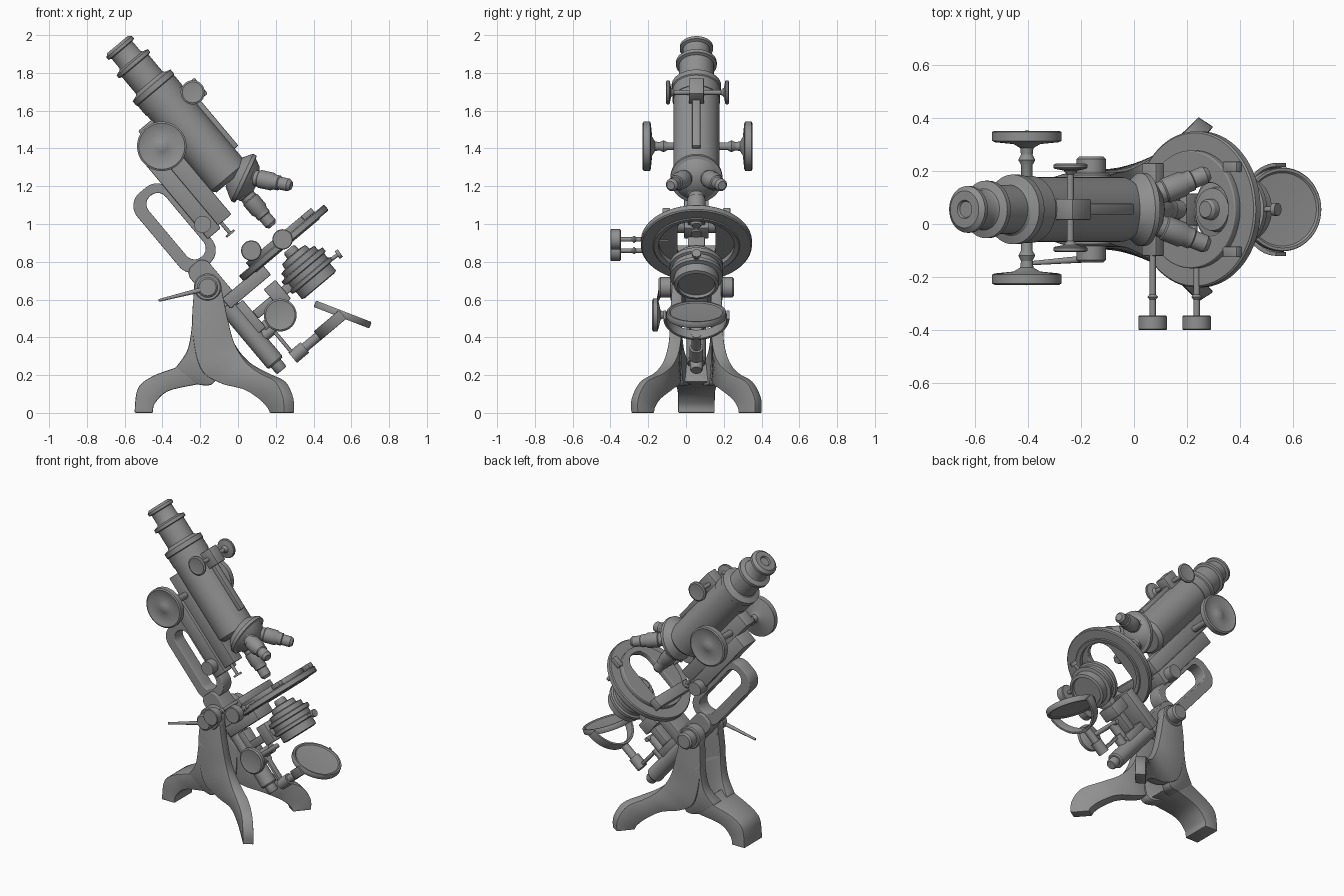
import bpy, bmesh, math
from mathutils import Vector, Matrix

if "Cube" in bpy.data.objects:
    bpy.data.objects.remove(bpy.data.objects["Cube"])

T = math.radians(40)
C, S = math.cos(T), math.sin(T)
PX, PZ, YC = -0.161, 0.665, 0.055        # tilting pivot and centre plane
U, Y, W = Vector((C, 0, S)), Vector((0, 1, 0)), Vector((-S, 0, C))
AX = 0.46                                # optical axis offset along U
GREY = bpy.data.materials.new("dark_grey")
GREY.diffuse_color = (0.28, 0.28, 0.28, 1)
GREY.use_nodes = True
GREY.node_tree.nodes["Principled BSDF"].inputs["Base Color"].default_value = GREY.diffuse_color


def L(u, y, w):
    return Vector((PX, YC, PZ)) + U * u + Y * y + W * w


def frame(a, b, c, o):
    m = Matrix((a, b, c)).transposed().to_4x4()
    m.translation = o
    return m


def add(name, bm):
    bmesh.ops.recalc_face_normals(bm, faces=bm.faces)
    me = bpy.data.meshes.new(name)
    bm.to_mesh(me)
    bm.free()
    me.materials.append(GREY)
    ob = bpy.data.objects.new(name, me)
    bpy.context.collection.objects.link(ob)
    return ob


def bevel(ob, w):
    m = ob.modifiers.new("bevel", 'BEVEL')
    m.width, m.segments, m.limit_method = w, 2, 'ANGLE'
    return ob


def lathe(name, prof, origin, axis, n=48):
    """Turn (radius, height) points about an axis."""
    bm = bmesh.new()
    rings = []
    for r, h in prof:
        k = 1 if r == 0 else n
        rings.append([bm.verts.new((r * math.cos(2 * math.pi * i / n), r * math.sin(2 * math.pi * i / n), h))
                      for i in range(k)])
    for a, b in zip(rings, rings[1:]):
        for i in range(n):
            f = []
            for v in (a[i % len(a)], a[(i + 1) % len(a)], b[(i + 1) % len(b)], b[i % len(b)]):
                if v not in f:
                    f.append(v)
            if len(f) > 2:
                bm.faces.new(f)
    ob = add(name, bm)
    ob.matrix_world = Matrix.Translation(origin) @ axis.to_track_quat('Z', 'Y').to_matrix().to_4x4()
    return ob


def rod(name, p, q, r0, r1=None):
    r1 = r0 if r1 is None else r1
    d = q - p
    return lathe(name, [(0, 0), (r0, 0), (r1, d.length), (0, d.length)], p, d.normalized(), 28)


def box(name, u0, u1, y0, y1, w0, w1, bev=0.006):
    bm = bmesh.new()
    bmesh.ops.create_cube(bm, size=1)
    bmesh.ops.scale(bm, vec=(u1 - u0, y1 - y0, w1 - w0), verts=bm.verts)
    ob = add(name, bm)
    ob.matrix_world = frame(U, Y, W, L((u0 + u1) / 2, (y0 + y1) / 2, (w0 + w1) / 2))
    return bevel(ob, bev)


def rrect(x0, x1, y0, y1, r, n=14):
    pts = []
    for k, (cx, cy) in enumerate(((x1 - r, y1 - r), (x0 + r, y1 - r), (x0 + r, y0 + r), (x1 - r, y0 + r))):
        for i in range(n + 1):
            a = math.pi / 2 * (k + i / n)
            pts.append((cx + r * math.cos(a), cy + r * math.sin(a)))
    return pts


def plate(name, outlines, half, mat, bev=0.005):
    """Flat plate from outlines (later ones are holes)."""
    cu = bpy.data.curves.new(name, 'CURVE')
    cu.dimensions, cu.fill_mode = '2D', 'BOTH'
    cu.extrude, cu.bevel_depth, cu.bevel_resolution, cu.offset = half - bev, bev, 2, -bev
    cu.materials.append(GREY)
    for pts in outlines:
        sp = cu.splines.new('POLY')
        sp.points.add(len(pts) - 1)
        for p, c in zip(sp.points, pts):
            p.co = (c[0], c[1], 0, 1)
        sp.use_cyclic_u = True
    ob = bpy.data.objects.new(name, cu)
    bpy.context.collection.objects.link(ob)
    ob.matrix_world = mat
    return ob


def loft(name, secs, side=1, steps=5):
    """Smooth leg: upper edge point, lower edge point, half width (x, y) per section."""
    rows = []
    for i in range(len(secs) - 1):
        p = [secs[min(max(i + k, 0), len(secs) - 1)] for k in (-1, 0, 1, 2)]
        for j in range(steps + (i == len(secs) - 2)):
            t = j / steps
            rows.append([0.5 * (2 * b + (c - a) * t + (2 * a - 5 * b + 4 * c - d) * t * t
                                + (3 * b - a - 3 * c + d) * t ** 3) for a, b, c, d in zip(*p)])
    bm = bmesh.new()
    rings = [[bm.verts.new((x, YC + side * y, max(z, 0))) for x, y, z in
              ((a + h, b + k, c), (d + h, e + k, f), (d - h, e - k, f), (a - h, b - k, c))]
             for a, b, c, d, e, f, h, k in rows]
    for r, q in zip(rings, rings[1:]):
        for i in range(4):
            bm.faces.new((r[i], r[(i + 1) % 4], q[(i + 1) % 4], q[i]))
    bm.faces.new(rings[0])
    bm.faces.new(rings[-1])
    return bevel(add(name, bm), 0.008)


# Stand: two cheeks running into splayed front legs, joined to one rear leg
front = [(-.088, .1, .66, -.232, .1, .66, 0, -.03), (-.055, .11, .5, -.242, .11, .45, 0, -.03),
         (-.02, .115, .37, -.2, .115, .24, 0, -.032), (.05, .145, .27, -.09, .115, .16, .01, -.032),
         (.14, .2, .21, .05, .15, .125, .024, -.026), (.225, .28, .165, .135, .205, .075, .028, -.018),
         (.266, .325, .08, .18, .235, .03, .028, -.018), (.27, .328, 0, .195, .24, 0, .028, -.018)]
rear = [(-.24, .11, .5, -.1, .11, .42, 0, -.03), (-.265, .1, .34, -.12, .105, .17, 0, -.035),
        (-.33, .07, .24, -.22, .07, .15, 0, -.045)]
foot = [(-.27, 0, .275, -.15, 0, .165, 0, -.125), (-.33, 0, .24, -.22, 0, .15, 0, -.115),
        (-.45, 0, .195, -.37, 0, .115, 0, -.1), (-.53, 0, .13, -.44, 0, .05, 0, -.097),
        (-.548, 0, 0, -.45, 0, 0, 0, -.097)]
loft("rear_foot", foot)
for s, tag in ((1, "back"), (-1, "front")):
    loft("cheek_leg_" + tag, front, s)
    loft("rear_brace_" + tag, rear, s)
    lathe("hinge_head_" + tag, [(0, .068), (.073, .068), (.073, .13), (.066, .137), (.055, .137), (.055, .19),
                                (.045, .2), (0, .2)], L(0, 0, 0), Y * s)
rod("hinge_axle", L(0, -.15, 0), L(0, .15, 0), .04)
rod("hinge_lever", Vector((-.16, -.13, .66)), Vector((-.42, -.15, .595)), .014, .007)

# Limb with handle slot
side = frame(U, W, -Y, L(0, 0, 0))
plate("limb_handle", [rrect(-.045, .18, .09, .615, .09), rrect(.022, .138, .145, .565, .055)], .045, side)
plate("limb_lower", [rrect(-.04, .09, -.14, .14, .05)], .062, side)
box("focus_housing", .165, .255, -.065, .065, .195, .76)
box("focus_slide", .25, .345, -.045, .045, .215, .87)
rod("focus_boss", L(.194, -.12, .272), L(.194, .12, .272), .045)
rod("fine_screw", L(.275, 0, .23), L(.275, 0, .14), .01)
rod("fine_screw_head", L(.275, 0, .147), L(.275, 0, .135), .028)

# Body tube and eyepiece
lathe("body_tube", [(0, .35), (.1, .35), (.122, .375), (.122, .9), (.126, .9), (.126, .97), (.131, .975), (.131, 1.005),
                    (.1, 1.015), (.092, 1.025), (.092, 1.14), (.108, 1.145), (.108, 1.165), (.078, 1.175),
                    (.072, 1.185), (.072, 1.25), (.088, 1.255), (.088, 1.272), (.07, 1.287), (.035, 1.287),
                    (.03, 1.278), (0, 1.278)], L(AX, 0, .004), W, 64)
box("draw_rack", .57, .607, -.022, .022, .47, .85)
box("draw_pinion_block", .56, .66, -.04, .04, .785, .895)

# Focus wheels, both sides
for s, tag in ((1, "back"), (-1, "front")):
    lathe("coarse_knob_" + tag, [(0, .0), (.021, .0), (.021, .16), (.032, .18), (.022, .2), (.025, .225), (.05, .24),
                                 (.12, .247), (.131, .252), (.131, .285), (.122, .29), (.1, .283), (.05, .277),
                                 (.03, .285), (0, .292)], L(.294, .006, .728), Y * s)
    lathe("draw_knob_" + tag, [(0, 0), (.013, 0), (.013, .125), (.025, .14), (.06, .147), (.064, .152), (.064, .162),
                               (.055, .167), (0, .16)], L(.603, .006, .841), Y * s, 36)

# Revolving nosepiece and three objectives
apex = L(AX, 0, .4)
A = math.radians(25)
nose = (U * math.sin(A) - W * math.cos(A)).normalized()
lathe("nosepiece", [(0, .02), (.08, .02), (.125, .065), (.138, .08), (.138, .1), (.12, .105), (.09, .14), (.04, .165),
                    (0, .165)], apex + U * .02, nose)
for i in range(3):
    d = Matrix.Rotation(2 * math.pi * i / 3, 3, nose) @ -W
    lathe("objective_%d" % (i + 1), [(0, .1), (.048, .1), (.048, .16), (.042, .165), (.042, .185), (.048, .19),
                                     (.048, .26), (.04, .275), (.04, .3), (.034, .305), (.034, .355), (.022, .372),
                                     (0, .372)], apex + U * .012, d, 32)

# Round stage with slotted top plate
lathe("stage_ring", [(.2, -.1), (.225, -.105), (.23, -.1), (.288, -.1), (.294, -.094), (.294, -.066), (.288, -.06),
                     (.2, -.06), (.2, -.1)], L(AX, 0, 0), W, 72)
plate("stage_top", [rrect(-.222, .222, -.222, .222, .222), rrect(-.185, .185, -.1, .1, .09)], .02,
      frame(U, Y, W, L(AX, 0, -.05)))
box("stage_carriage", .26, .33, -.175, .175, -.04, .015)
for s, tag in ((1, "back"), (-1, "front")):
    box("slide_rail_" + tag, .62, .69, s * .16 - .02, s * .16 + .02, -.06, -.03, .004)
for n, (u, w) in enumerate(((.302, .0), (.467, -.061))):
    lathe("stage_knob_%d" % (n + 1), [(0, .15), (.012, .15), (.012, .32), (.02, .33), (.012, .34), (.012, .4), (.05, .4),
                                      (.054, .404), (.054, .451), (.05, .455), (0, .455)], L(u, 0, w), -Y, 36)
box("stage_bracket", .02, .3, -.08, .08, -.165, -.095)

# Tailpiece and substage condenser
lathe("tailpiece", [(0, -.08), (.052, -.08), (.052, -.53), (.045, -.54), (.034, -.54), (.034, -.58), (.028, -.59),
                    (0, -.59)], L(.018, 0, 0), W)
box("substage_slide", .05, .1, -.04, .04, -.36, -.17)
box("substage_bracket", .1, .36, -.045, .045, -.3, -.25)
box("substage_block", .22, .3, -.06, .06, -.33, -.2)
lathe("condenser", [(0, -.12), (.03, -.12), (.038, -.13), (.04, -.155), (.08, -.16), (.085, -.19), (.115, -.195),
                    (.115, -.225), (.142, -.23), (.142, -.255), (.128, -.26), (.128, -.29), (.14, -.295), (.14, -.315),
                    (.118, -.32), (.118, -.37), (.1, -.375), (.095, -.36), (0, -.36)], L(AX, 0, 0), W)
rod("condenser_screw", L(.56, 0, -.305), L(.645, 0, -.312), .01)
rod("condenser_screw_head", L(.635, 0, -.311), L(.655, 0, -.313), .024)
lathe("substage_knob", [(0, -.05), (.015, -.05), (.015, .17), (.025, .19), (.07, .2), (.087, .207), (.087, .228),
                        (.078, .235), (0, .222)], L(.2, 0, -.36), -Y)
rod("substage_pinion", L(.09, 0, -.355), L(.2, 0, -.355), .03)

# Mirror on crank arm and fork
rod("crank_boss", L(.02, 0, -.39), L(.13, 0, -.39), .03)
box("crank_link", .11, .13, -.02, .02, -.6, -.37)
rod("crank_socket", L(.105, 0, -.575), L(.19, 0, -.575), .036)
rod("fork_stem", L(.18, 0, -.575), L(.3, 0, -.575), .025)
arc = [math.pi / 2 + math.pi * i / 28 for i in range(29)]
plate("mirror_fork", [[(.175 * math.cos(a), .175 * math.sin(a)) for a in arc] +
                      [(.16 * math.cos(a), .16 * math.sin(a)) for a in reversed(arc)]], .03,
      frame(U, Y, W, L(.455, 0, -.57)), .003)
lathe("mirror", [(0, -.012), (.138, -.012), (.145, -.018), (.155, -.018), (.158, -.012), (.158, .012), (.155, .018),
                 (.145, .018), (.138, .012), (0, .004)], L(.455, 0, -.57), Vector((.36, 0, .93)).normalized(), 56)

# Convert plates and shade everything
bpy.ops.object.select_all(action='SELECT')
bpy.context.view_layer.objects.active = bpy.data.objects["body_tube"]
bpy.ops.object.convert(target='MESH')
bpy.ops.object.select_all(action='SELECT')
bpy.ops.object.shade_smooth_by_angle(angle=math.radians(32))
